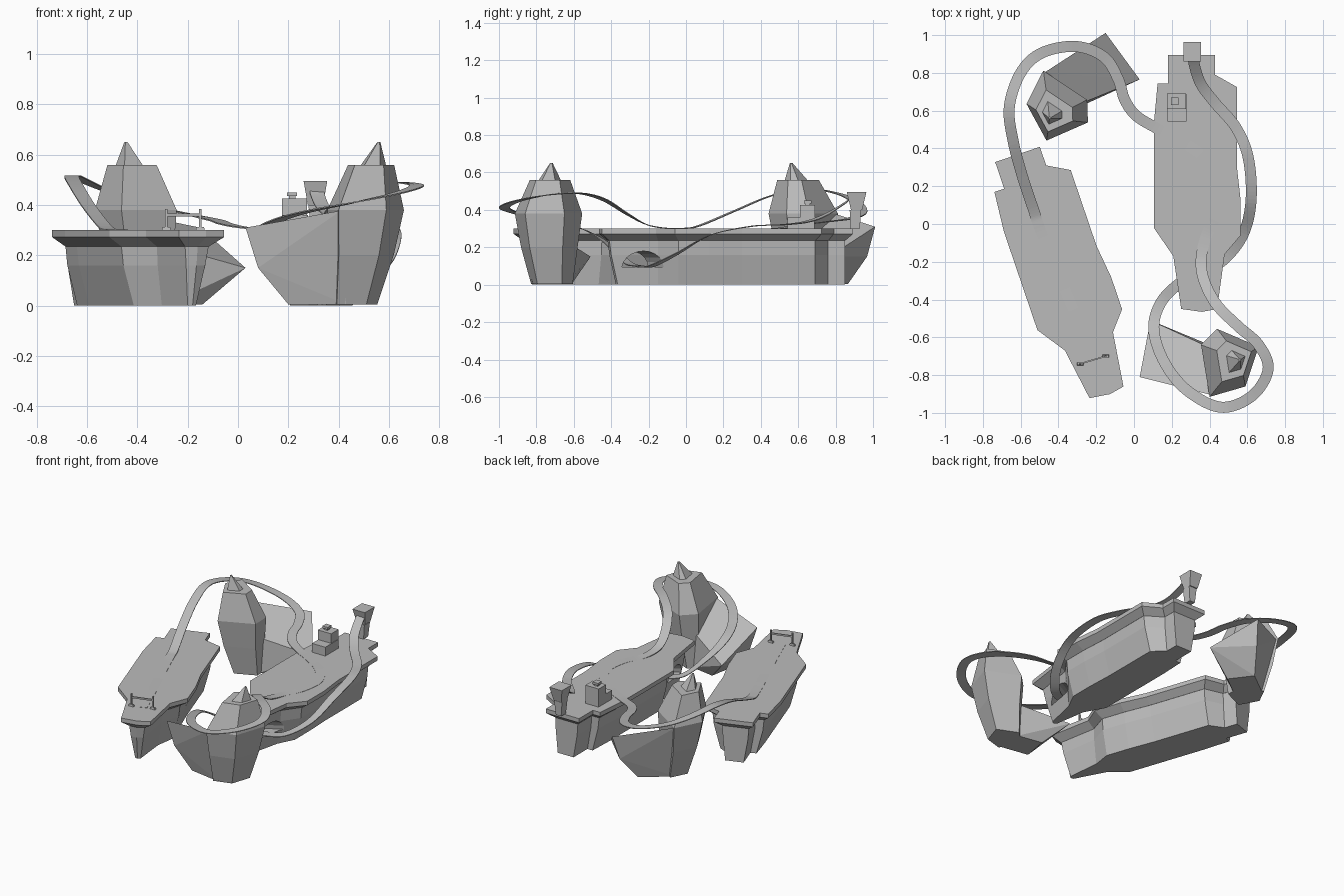
import bpy, bmesh
from math import cos, sin, pi, radians
from mathutils import Vector, Matrix

cube = bpy.data.objects.get("Cube")
if cube:
    bpy.data.objects.remove(cube)

grey = bpy.data.materials.new("stone_grey")
grey.use_nodes = True
colour = (0.5, 0.5, 0.5, 1)
grey.diffuse_color = colour
grey.node_tree.nodes["Principled BSDF"].inputs["Base Color"].default_value = colour


def finish(name, bm, matrix=None):
    if matrix:
        bm.transform(matrix)
    bmesh.ops.recalc_face_normals(bm, faces=bm.faces)
    mesh = bpy.data.meshes.new(name)
    bm.to_mesh(mesh)
    bm.free()
    mesh.materials.append(grey)
    obj = bpy.data.objects.new(name, mesh)
    bpy.context.collection.objects.link(obj)
    return obj


def loft(name, rings, matrix=None):
    """Join closed rings of equal length and cap both ends."""
    bm = bmesh.new()
    loops = [[bm.verts.new(p) for p in ring] for ring in rings]
    n = len(loops[0])
    for a, b in zip(loops, loops[1:]):
        for i in range(n):
            j = (i + 1) % n
            bm.faces.new((a[i], a[j], b[j], b[i]))
    bm.faces.new(loops[0][::-1])
    bm.faces.new(loops[-1])
    return finish(name, bm, matrix)


def hull_shape(name, points, matrix=None):
    bm = bmesh.new()
    verts = [bm.verts.new(p) for p in points]
    out = bmesh.ops.convex_hull(bm, input=verts)
    bmesh.ops.delete(bm, geom=list(set(out["geom_interior"])), context="VERTS")
    return finish(name, bm, matrix)


def tapered_box(name, centre, low, high, z0, z1):
    rings = []
    for (w, d), z in ((low, z0), (high, z1)):
        rings.append([(centre[0] + sx * w / 2, centre[1] + sy * d / 2, z)
                      for sx, sy in ((-1, -1), (1, -1), (1, 1), (-1, 1))])
    return loft(name, rings)


# Ships: deck and hull outlines share one point order, from the stern round
DECK = [(.18, .894), (.43, .894), (.43, .79), (.545, .725), (.545, .3), (.565, .12),
        (.565, -.06), (.48, -.16), (.44, -.45), (.36, -.465), (.25, -.45),
        (.208, -.17), (.105, -.02), (.105, .53), (.125, .745), (.18, .745)]
HULL = [(.22, .85), (.39, .85), (.39, .76), (.5, .69), (.5, .3), (.51, .12),
        (.51, -.04), (.43, -.15), (.39, -.41), (.34, -.42), (.29, -.41),
        (.26, -.15), (.155, -.02), (.155, .53), (.165, .70), (.22, .70)]


def level(outline, z, beam=1, bow=1, rake=0):
    """Outline at one height; the bow narrows and leans back by its own amounts."""
    ring = []
    for x, y in outline:
        at_bow = y < -.3
        ring.append((.33 + (x - .33) * (bow if at_bow else beam),
                     y + (rake if at_bow else 0), z))
    return ring


def ship(prefix, matrix=None):
    loft(prefix + "_deck", [level(HULL, .235), level(DECK, .272), level(DECK, .3)], matrix)
    return loft(prefix + "_hull", [level(HULL, 0, .7, .35, .045),
                                   level(HULL, .16, .95, .8, .01),
                                   level(HULL, .24)], matrix)


turned = (Matrix.Translation((-.735, .328, 0)) @ Matrix.Rotation(radians(18.8), 4, "Z")
          @ Matrix.Translation((-.18, -.894, 0)))
left_hull = ship("left_ship")
ship("right_ship", turned)

# Arched tunnel through the bow of the left ship
across = Vector((.24, .13, 0)).normalized()
side = Vector((-across.y, across.x, 0))
arch = [side * cos(i * pi / 10) * .085 + Vector((0, 0, .095 + sin(i * pi / 10) * .085))
        for i in range(11)]
middle = Vector((.36, -.255, 0))
cutter = loft("tunnel_cutter", [[middle + across * d + p for p in arch] for d in (-.4, .4)])
cutter.hide_render = True
cut = left_hull.modifiers.new("tunnel", "BOOLEAN")
cut.object = cutter
cut.operation = "DIFFERENCE"
cut.solver = "EXACT"
bpy.context.view_layer.objects.active = left_hull
bpy.ops.object.modifier_apply(modifier=cut.name)
bpy.data.objects.remove(cutter)

# Rock towers, each with a leaning wedge
BODY = [(.16, .09), (.09, -.12), (-.10, -.175), (-.145, .10), (-.06, .185)]


def rock(prefix, matrix):
    def ring(z, s, dx=0, dy=0):
        return [(x * s + dx, y * s + dy, z) for x, y in BODY]
    loft(prefix + "_tower", [ring(.005, .62, -.045, .02), ring(.2, .84, -.015, .005),
                             ring(.38, 1), ring(.56, .6, .025, .01)], matrix)
    loft(prefix + "_spike", [ring(.555, .34, .035, .01), ring(.65, .04, .06, .02)], matrix)
    hull_shape(prefix + "_wedge", [
        (-.47, -.07, .31), (-.413, .23, .15), (-.13, .10, .232), (-.09, -.165, .378),
        (-.42, -.06, .15), (-.30, -.04, .005), (-.27, .13, .005),
        (-.10, .10, .005), (-.07, -.08, .005)], matrix)


front_place = Matrix.Translation((.5, -.74, 0))
rear_place = Matrix.Translation((-.42, .62, 0)) @ Matrix.Rotation(radians(-133), 4, "Z")
rock("front_rock", front_place)
rock("rear_rock", rear_place)


# Track ribbon swept along a smooth path
def ribbon(name, pts, width=.058, thick=.005, steps=10):
    pts = [Vector(p) for p in pts]
    ext = [2 * pts[0] - pts[1]] + pts + [2 * pts[-1] - pts[-2]]
    path = []
    for a, b, c, d in zip(ext, ext[1:], ext[2:], ext[3:]):
        for k in range(steps):
            t = k / steps
            path.append(.5 * (2 * b + (c - a) * t + (2 * a - 5 * b + 4 * c - d) * t * t
                              + (3 * b - a - 3 * c + d) * t ** 3))
    path.append(pts[-1])
    rings = []
    for i, p in enumerate(path):
        run = path[min(i + 1, len(path) - 1)] - path[max(i - 1, 0)]
        out = Vector((run.y, -run.x, 0)).normalized() * width / 2
        up = Vector((0, 0, thick / 2))
        rings.append([p - out - up, p + out - up, p + out + up, p - out + up])
    return loft(name, rings)


FLUSH = .299
# From the finish gate, round the rear rock to the left ship's deck
rear_half = [
    (-.215, -.72, FLUSH), (-.31, -.48, FLUSH), (-.42, -.22, FLUSH), (-.5, -.02, .301),
    (-.53, .07, .315), (-.59, .25, .39), (-.64, .44, .47), (-.66, .62, .515),
    (-.6, .8, .49), (-.49, .905, .445), (-.31, .94, .39), (-.16, .885, .355),
    (-.085, .77, .338), (-.05, .66, .325), (.01, .575, .312), (.115, .51, .301)]
# Over the deck, round the front rock, through the tunnel and up to the start ramp
deck_bend = [(.23, .45, FLUSH), (.36, .36, FLUSH), (.45, .22, FLUSH),
             (.44, .06, FLUSH), (.38, -.07, FLUSH)]
front_half = [
    (.355, -.2, .318), (.375, -.31, .375), (.44, -.43, .45), (.55, -.54, .485),
    (.66, -.64, .488), (.71, -.77, .475), (.625, -.91, .445), (.46, -.97, .41),
    (.28, -.88, .375), (.16, -.73, .34), (.105, -.56, .3), (.14, -.42, .22),
    (.24, -.315, .12), (.36, -.255, .1), (.48, -.185, .1), (.58, -.05, .165),
    (.62, .13, .265), (.605, .35, .312), (.54, .51, .32), (.43, .64, .335),
    (.355, .74, .37), (.32, .84, .43), (.31, .92, .49)]
ribbon("track", rear_half + deck_bend + front_half)

# Starting ramp on the left ship's stern
tapered_box("start_ramp", (.31, .905), (.04, .05), (.06, .06), .3, .4)
tapered_box("start_ramp_head", (.308, .912), (.06, .06), (.094, .105), .4, .495)

# Control cabin with a small turret
tapered_box("cabin", (.228, .615), (.1, .145), (.1, .145), .3, .36)
tapered_box("cabin_upper", (.225, .65), (.1, .08), (.1, .08), .355, .425)
tapered_box("cabin_neck", (.215, .65), (.026, .026), (.026, .026), .42, .435)
tapered_box("cabin_cap", (.215, .65), (.04, .04), (.04, .04), .435, .45)

# Finish gate on the right ship's bow
ends = [Vector((-.285, -.74, 0)), Vector((-.15, -.70, 0))]
for label, p in zip(("right", "left"), ends):
    tapered_box("gate_post_" + label, p, (.01, .01), (.01, .01), .3, .385)
    tapered_box("gate_foot_" + label, p, (.036, .016), (.03, .012), .3, .312)
beam = ends[1] - ends[0]
lean = Vector((-beam.y, beam.x, 0)).normalized() * .004
low, high = Vector((0, 0, .355)), Vector((0, 0, .366))
loft("gate_beam", [[p - lean + low, p + lean + low, p + lean + high, p - lean + high]
                   for p in ends])
